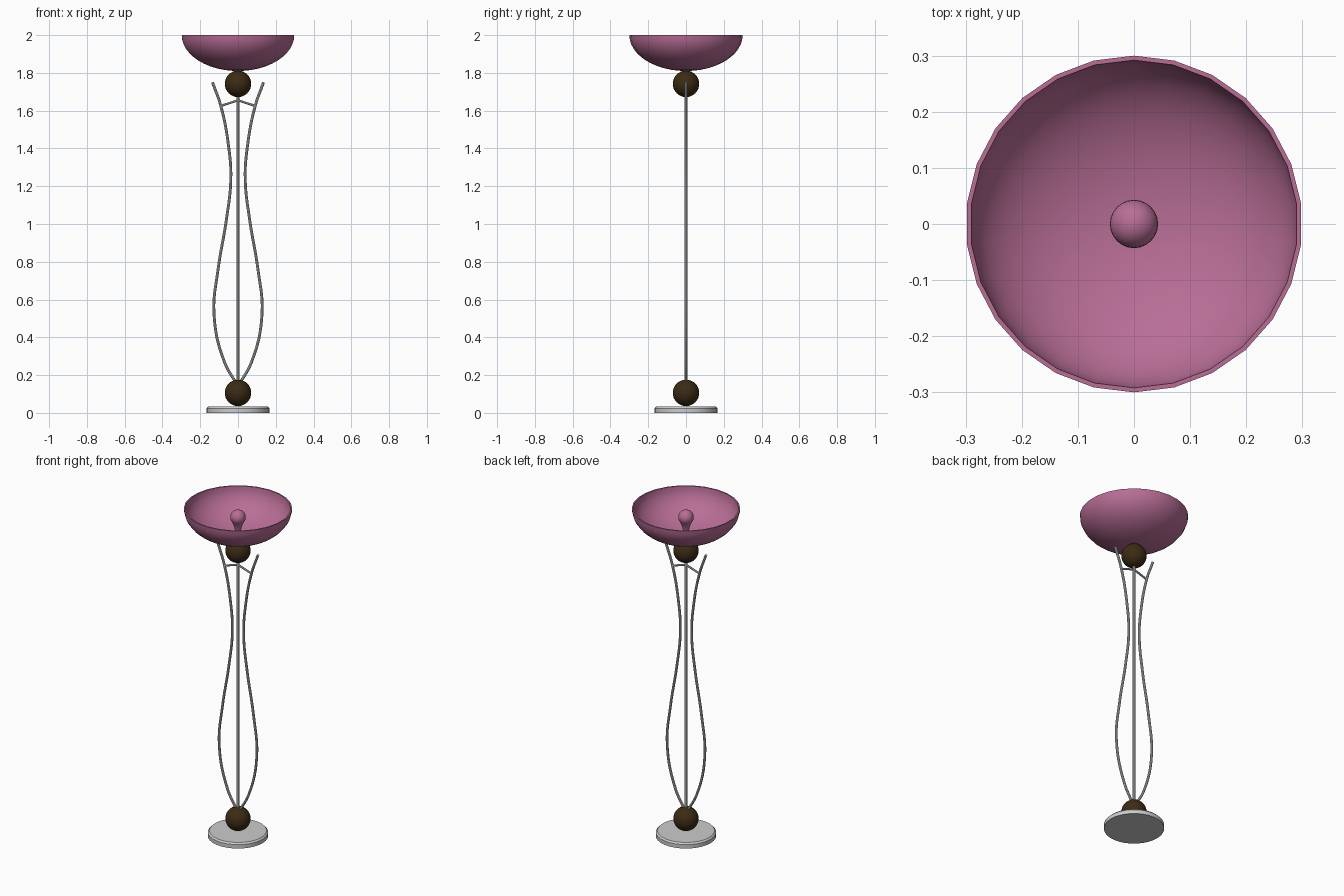
import bpy, math

if "Cube" in bpy.data.objects:
    bpy.data.objects.remove(bpy.data.objects["Cube"])


def material(name, color):
    m = bpy.data.materials.new(name)
    m.diffuse_color = (*color, 1)
    m.use_nodes = True
    m.node_tree.nodes["Principled BSDF"].inputs["Base Color"].default_value = m.diffuse_color
    return m


pink = material("pink_glass", (0.48, 0.155, 0.305))
brown = material("dark_wood", (0.045, 0.024, 0.007))


def finish(obj, mat=None, angle=40):
    if mat:
        obj.data.materials.append(mat)
    bpy.ops.object.select_all(action='DESELECT')
    obj.select_set(True)
    bpy.context.view_layer.objects.active = obj
    bpy.ops.object.shade_smooth_by_angle(angle=math.radians(angle))
    return obj


def lathe(name, profile, sides, mat=None, start=math.pi / 2):
    """Spin (radius, z) points round the z axis; radius 0 makes a pole."""
    verts, rings, faces = [], [], []
    for r, z in profile:
        n = 1 if r < 1e-6 else sides
        rings.append([len(verts) + i for i in range(n)])
        for i in range(n):
            a = start + 2 * math.pi * i / sides
            verts.append((r * math.cos(a), r * math.sin(a), z))
    for lo, hi in zip(rings, rings[1:]):
        for i in range(sides):
            j = (i + 1) % sides
            face = [lo[i % len(lo)], lo[j % len(lo)], hi[j % len(hi)], hi[i % len(hi)]]
            faces.append(list(dict.fromkeys(face)))
    me = bpy.data.meshes.new(name)
    me.from_pydata(verts, [], faces)
    obj = bpy.data.objects.new(name, me)
    bpy.context.collection.objects.link(obj)
    return finish(obj, mat)


def ball(name, z, r, mat):
    bpy.ops.mesh.primitive_uv_sphere_add(segments=32, ring_count=16, radius=r, location=(0, 0, z))
    bpy.context.object.name = name
    return finish(bpy.context.object, mat)


def rod(name, points, radius, smooth=True):
    """Round tube through (x, z) points in the y = 0 plane."""
    cu = bpy.data.curves.new(name, 'CURVE')
    cu.dimensions = '3D'
    cu.bevel_depth = radius
    cu.bevel_resolution = 2
    cu.resolution_u = 6
    cu.use_fill_caps = True
    sp = cu.splines.new('BEZIER')
    sp.bezier_points.add(len(points) - 1)
    for p, (x, z) in zip(sp.bezier_points, points):
        p.co = (x, 0, z)
        p.handle_left_type = p.handle_right_type = 'AUTO' if smooth else 'VECTOR'
    obj = bpy.data.objects.new(name, cu)
    bpy.context.collection.objects.link(obj)
    bpy.ops.object.select_all(action='DESELECT')
    obj.select_set(True)
    bpy.context.view_layer.objects.active = obj
    bpy.ops.object.convert(target='MESH')
    return finish(bpy.context.object)


# Foot disc with a chamfered top edge
lathe("base", [(0, 0), (0.167, 0), (0.167, 0.024), (0.158, 0.033), (0, 0.033)], 32)

# Wooden balls at both ends of the stem
ball("lower_ball", 0.106, 0.07, brown)
ball("upper_ball", 1.742, 0.07, brown)

# Straight centre stem
rod("stem", [(0, 0.14), (0, 1.70)], 0.008, False)

# Curved side rods and the short braces joining them to the stem
side = [(0.005, 0.15), (0.07, 0.265), (0.127, 0.52), (0.104, 0.77), (0.062, 1.02),
        (0.038, 1.24), (0.051, 1.42), (0.091, 1.625), (0.135, 1.75)]
for s, label in ((-1, "left"), (1, "right")):
    rod(label + "_side_rod", [(s * x, z) for x, z in side], 0.0075)
    rod(label + "_brace", [(0, 1.655), (s * 0.092, 1.625)], 0.006, False)

# Thick-walled bowl shade: outer ellipse up, inner ellipse back down
N = 12
outer = [(0.30 * math.sin(t), 2 - 0.19 * math.cos(t))
         for t in (math.pi / 2 * i / N for i in range(N + 1))]
inner = [(0.292 * math.sin(t), 2 - 0.182 * math.cos(t))
         for t in (math.pi / 2 * i / N for i in range(N, -1, -1))]
lathe("bowl_shade", outer + inner, 26, pink)

# Pear-shaped bulb with its neck resting in the bowl
R, ZC = 0.043, 1.945
globe = [(R * math.sin(t), ZC - R * math.cos(t))
         for t in (math.radians(50 + 13 * i) for i in range(11))]
lathe("bulb", [(0, 1.812), (0.016, 1.812), (0.016, 1.865), (0.022, 1.89)] + globe[:-1]
      + [(0, ZC + R)], 24, pink)
